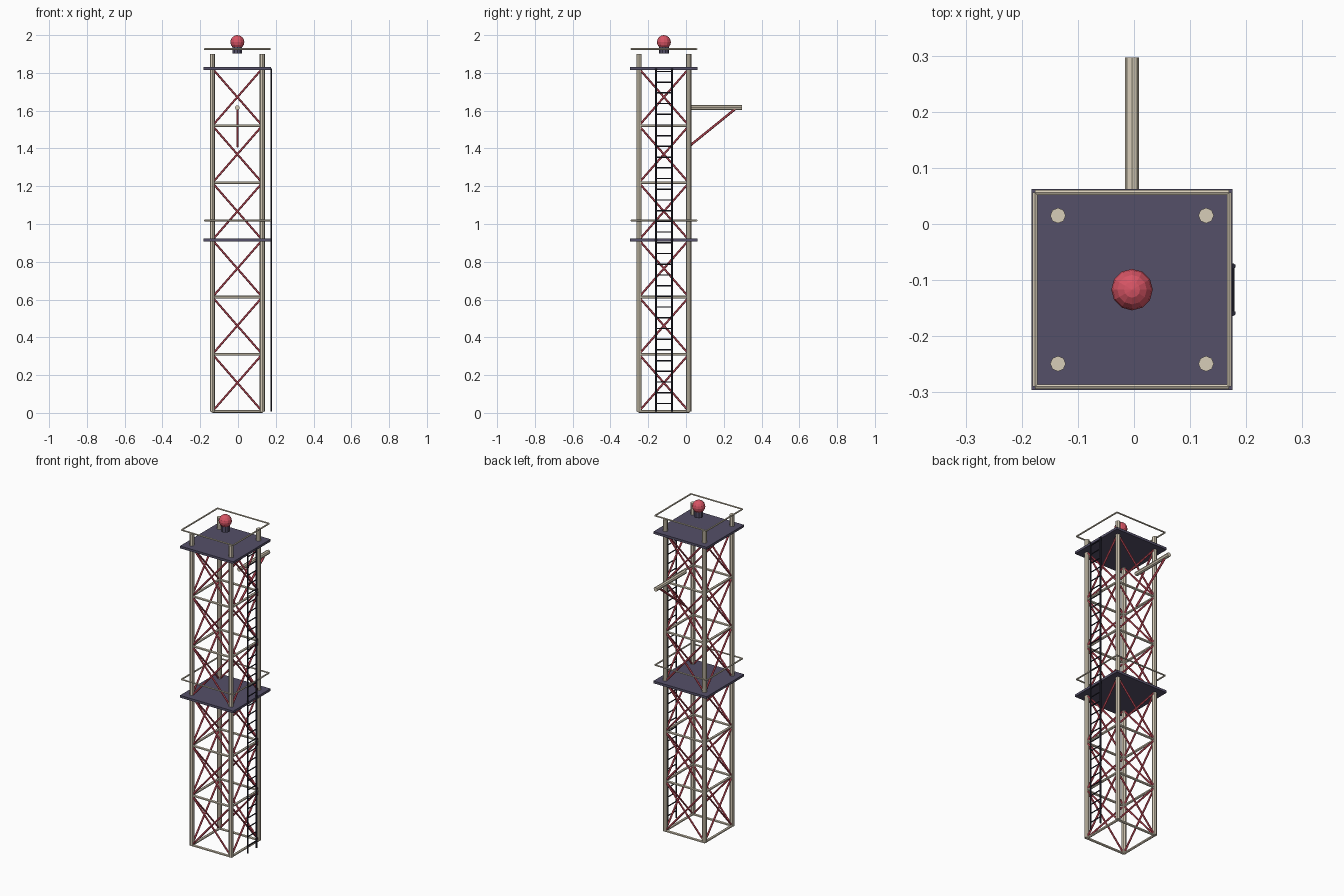
import bpy, bmesh
from mathutils import Vector, Matrix

if "Cube" in bpy.data.objects:
    bpy.data.objects.remove(bpy.data.objects["Cube"])

CX, CY = -0.0035, -0.117      # tower axis
H = 0.132                     # half leg spacing
Z0, BAY = 0.008, 0.3025       # base level and bay height
DECKS = (3, 6)                # levels carrying a platform


def material(name, rgb):
    m = bpy.data.materials.new(name)
    m.diffuse_color = (*rgb, 1)
    m.use_nodes = True
    m.node_tree.nodes["Principled BSDF"].inputs["Base Color"].default_value = m.diffuse_color
    return m


CREAM = material("cream_paint", (0.68, 0.61, 0.48))
RED = material("red_paint", (0.68, 0.09, 0.13))
DECK = material("deck_grey", (0.09, 0.08, 0.14))
DARK = material("dark_steel", (0.02, 0.02, 0.035))


def finish(name, bm, mat):
    me = bpy.data.meshes.new(name)
    bm.to_mesh(me)
    bm.free()
    me.materials.append(mat)
    ob = bpy.data.objects.new(name, me)
    bpy.context.collection.objects.link(ob)
    return ob


def rods(name, segments, r, mat, sides=6):
    """One object made of straight bars between point pairs."""
    bm = bmesh.new()
    for a, b in segments:
        a, b = Vector(a), Vector(b)
        d = b - a
        rot = d.to_track_quat('Z', 'Y').to_matrix().to_4x4()
        bmesh.ops.create_cone(bm, cap_ends=True, segments=sides, radius1=r, radius2=r,
                              depth=d.length, matrix=Matrix.Translation((a + b) / 2) @ rot)
    return finish(name, bm, mat)


def corners(h, z):
    return [(CX + sx * h, CY + sy * h, z) for sx, sy in ((-1, -1), (1, -1), (1, 1), (-1, 1))]


def ring(h, z):
    c = corners(h, z)
    return [(c[i], c[(i + 1) % 4]) for i in range(4)]


def level(i):
    return Z0 + i * BAY


# legs
rods("legs", list(zip(corners(H, Z0), corners(H, 1.9))), 0.0138, CREAM, 8)

# horizontal beams and cross bracing
for i in range(6):
    if i not in DECKS:
        rods(f"horizontal_beams_{i}", ring(H, level(i)), 0.0075, CREAM)
    lo, hi = corners(H, level(i)), corners(H, level(i + 1))
    braces = []
    for k in range(4):
        n = (k + 1) % 4
        braces += [(lo[k], hi[n]), (lo[n], hi[k])]
    rods(f"cross_braces_{i}", braces, 0.0055, RED)

# platforms with guard rails
for i in DECKS:
    bm = bmesh.new()
    bmesh.ops.create_cube(bm, size=1, matrix=Matrix.Translation((CX, CY, level(i)))
                          @ Matrix.Diagonal((0.358, 0.358, 0.014, 1)))
    finish(f"platform_{i}", bm, DECK)
    rods(f"guard_rail_{i}", ring(0.173, level(i) + 0.103), 0.0048, CREAM)

# ladder on the right side
LX, LW = 0.1765, 0.042
rods("ladder_rails", [((LX, CY + s * LW, Z0), (LX, CY + s * LW, level(6))) for s in (-1, 1)],
     0.005, DARK)
rods("ladder_rungs", [((LX, CY - LW, z), (LX, CY + LW, z))
                      for z in (0.05 + 0.0567 * i for i in range(32))], 0.0035, DARK)

# rear jib arm and its strut
rods("jib_arm", [((CX, CY + H, 1.616), (CX, 0.297, 1.616))], 0.0128, CREAM, 8)
rods("jib_strut", [((CX, CY + H, 1.41), (CX, 0.262, 1.61))], 0.0065, RED)

# beacon lamp
rods("beacon_base", [((CX, CY, 1.902), (CX, CY, 1.936))], 0.026, DECK, 10)
bm = bmesh.new()
bmesh.ops.create_uvsphere(bm, u_segments=12, v_segments=8, radius=0.037,
                          matrix=Matrix.Translation((CX, CY, 1.963)))
finish("beacon_lamp", bm, RED)
